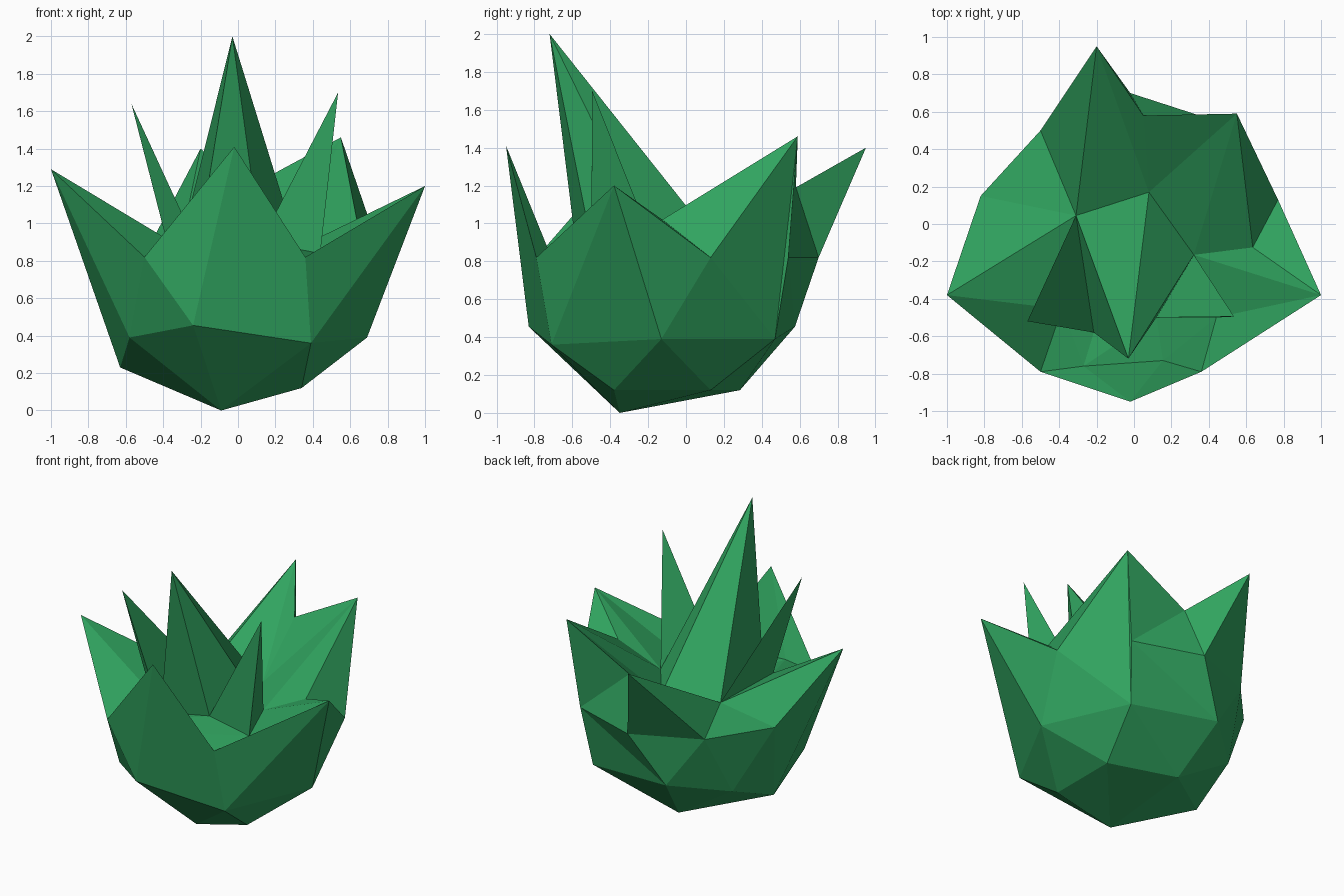
import bpy
import bmesh
from mathutils import Vector

default_cube = bpy.data.objects.get("Cube")
if default_cube:
    bpy.data.objects.remove(default_cube, do_unlink=True)

# One flat leaf green
green = bpy.data.materials.new("leaf_green")
green.use_nodes = True
colour = (0.03, 0.37, 0.115, 1)
green.diffuse_color = colour
green.node_tree.nodes["Principled BSDF"].inputs["Base Color"].default_value = colour

# Underside of the plant
underside = dict(
    foot=(-.09, -.35, 0),
    foot_right=(.34, -.38, .12),
    foot_back_right=(.34, .13, .12),
    foot_back=(-.14, .285, .12),
    low_left=(-.63, -.11, .23),
    low_front_left=(-.58, -.535, .39),
    low_front=(-.24, -.83, .455),
    low_front_right=(.39, -.71, .36),
    low_right=(.69, -.13, .39),
    low_back_right=(.42, .47, .39),
    low_back=(-.24, .575, .455),
    low_back_left=(-.574, .285, .39),
)

# Waist corners and the notches between leaves
waist = dict(
    notch_front_left=(-.5, -.79, .82),
    notch_front_right=(.36, -.79, .82),
    notch_right=(.77, .13, .82),
    waist_back_right=(.474, .54, .82),
    waist_back=(-.02, .7, .82),
    notch_back=(.05, .58, 1.19),
    notch_back_left=(-.5, .5, .83),
    notch_left=(-.82, .15, .87),
)

# Leaf and spike tips
tips = dict(
    left_tip=(-1, -.38, 1.29),
    front_tip=(-.02, -.95, 1.41),
    right_tip=(1, -.38, 1.2),
    back_right_tip=(.55, .59, 1.46),
    back_tip=(-.2, .95, 1.4),
    tall_tip=(-.03, -.72, 2),
    thin_tip=(-.57, -.52, 1.64),
    side_tip=(.535, -.495, 1.7),
)

# Valley floor between the spikes
valley = dict(
    valley_right=(.635, -.125, 1.02),
    valley_mid_right=(.32, -.165, .87),
    valley_front_right=(.44, -.5, .84),
    valley_front=(.155, -.73, .87),
    valley_front_left=(-.27, -.76, .87),
    valley_left=(-.385, -.455, .92),
    valley_back_left=(-.31, .045, .875),
    valley_back=(.08, .17, .88),
    valley_mid_left=(-.215, -.58, .87),
    valley_mid=(.12, -.5, .9),
)

points = {**underside, **waist, **tips, **valley}


def build(name, fans, reference=None, inward=False):
    """Make a faceted part from triangle fans: hub name -> rim names."""
    bm = bmesh.new()
    made = {}

    def corner(key):
        if key not in made:
            made[key] = bm.verts.new(points[key])
        return made[key]

    for hub, rim in fans.items():
        rim = rim.split()
        for a, b in zip(rim, rim[1:]):
            bm.faces.new([corner(hub), corner(a), corner(b)])
    if reference is None:
        reference = sum((v.co for v in bm.verts), Vector()) / len(bm.verts)
    bm.normal_update()
    for face in bm.faces:
        away = face.normal.dot(face.calc_center_median() - Vector(reference)) > 0
        if away == inward:
            face.normal_flip()
    mesh = bpy.data.meshes.new(name)
    bm.to_mesh(mesh)
    bm.free()
    mesh.materials.append(green)
    part = bpy.data.objects.new(name, mesh)
    bpy.context.collection.objects.link(part)


# Rounded outer shell with the outsides of the leaves
build("outer_shell", {
    "foot": "low_left low_front_left low_front low_front_right foot_right"
            " foot_back_right foot_back low_left",
    "front_tip": "notch_front_left low_front low_front_right notch_front_right",
    "low_front_left": "low_left left_tip notch_front_left low_front",
    "right_tip": "notch_front_right low_front_right low_right notch_right",
    "notch_right": "low_right low_back_right back_right_tip",
    "foot_right": "low_front_right low_right foot_back_right",
    "foot_back_right": "low_right low_back_right foot_back",
    "waist_back_right": "back_right_tip low_back_right low_back waist_back"
                        " notch_back back_right_tip",
    "waist_back": "notch_back back_tip notch_back_left low_back",
    "low_back_left": "low_back notch_back_left notch_left low_left foot_back low_back",
    "low_left": "notch_left left_tip",
    "foot_back": "low_back_right low_back",
}, reference=(0, -.1, .8))

# Insides of the leaves and the floor between the spikes
build("leaf_hollow", {
    "valley_right": "back_right_tip notch_right right_tip valley_mid_right back_right_tip",
    "valley_front_right": "valley_mid_right right_tip notch_front_right valley_front valley_mid",
    "front_tip": "notch_front_right valley_front valley_front_left notch_front_left",
    "valley_front_left": "valley_front valley_mid valley_mid_left valley_left notch_front_left",
    "left_tip": "notch_front_left valley_left valley_back_left notch_left",
    "valley_back_left": "notch_left notch_back_left back_tip valley_back",
    "valley_back": "back_tip notch_back back_right_tip valley_mid_right",
}, reference=(0, -.1, 1.6), inward=True)

# Three inner spikes
build("tall_spike", {
    "tall_tip": "valley_mid_left valley_mid valley_mid_right valley_back"
                " valley_back_left valley_mid_left"})
build("thin_spike", {
    "thin_tip": "valley_back_left valley_left valley_mid_left valley_back_left"})
build("side_spike", {
    "side_tip": "valley_mid valley_front_right valley_mid_right valley_mid"})
